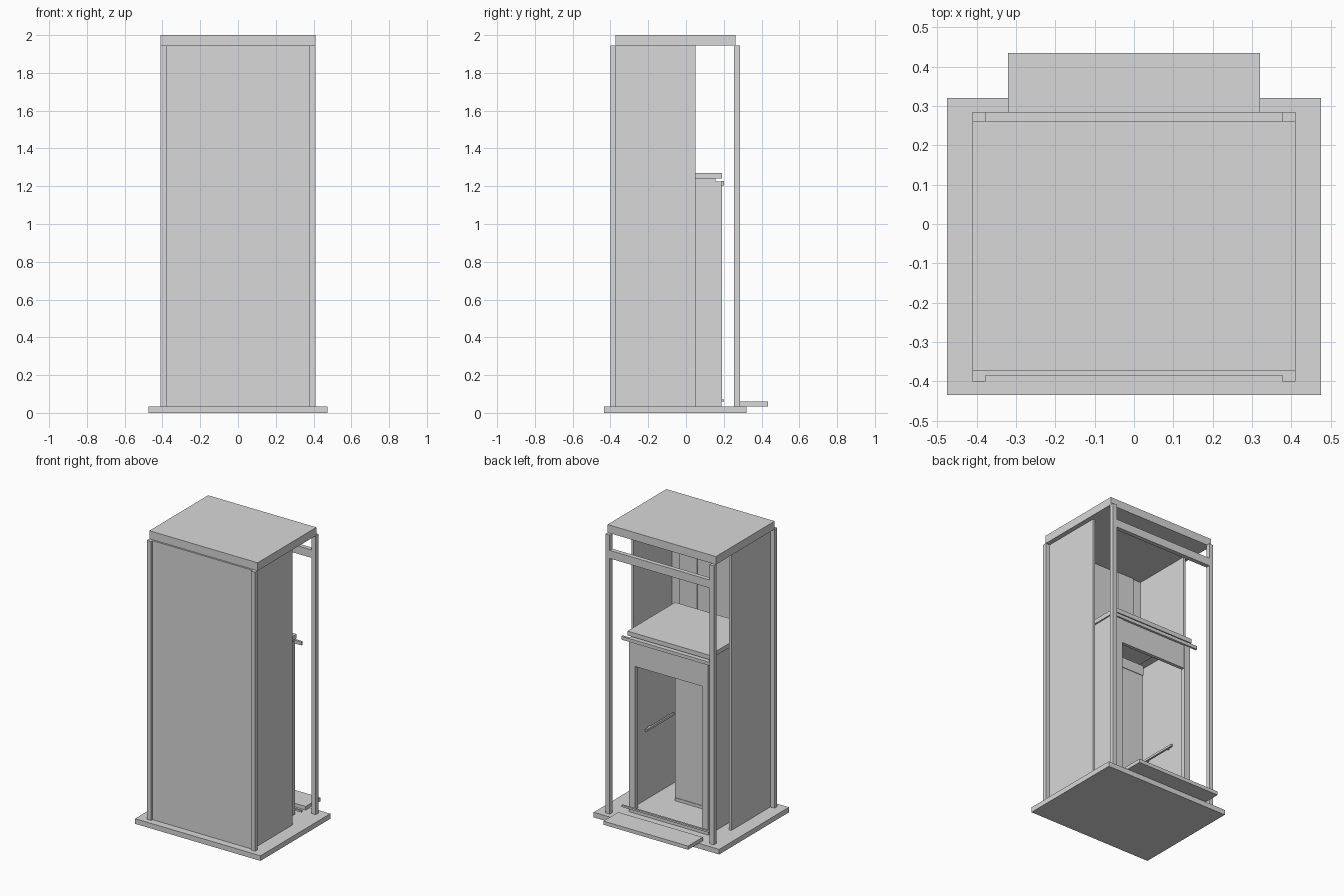
import bpy

mat = bpy.data.materials.new("light_grey")
mat.diffuse_color = (0.69, 0.69, 0.69, 1)


def box(name, x0, x1, y0, y1, z0, z1):
    """Axis-aligned box from its limits."""
    bpy.ops.mesh.primitive_cube_add(size=1, location=((x0 + x1) / 2, (y0 + y1) / 2, (z0 + z1) / 2))
    ob = bpy.context.object
    ob.name = name
    ob.scale = (x1 - x0, y1 - y0, z1 - z0)
    bpy.ops.object.transform_apply(location=False, rotation=False, scale=True)
    ob.data.materials.append(mat)
    return ob


def pair(name, x0, x1, y0, y1, z0, z1):
    """The same box on the right and mirrored to the left."""
    box(name + "_right", x0, x1, y0, y1, z0, z1)
    box(name + "_left", -x1, -x0, y0, y1, z0, z1)


# Shaft: base, landing step, roof, posts, walls
box("base", -0.475, 0.475, -0.435, 0.32, 0, 0.035)
box("landing_step", -0.32, 0.32, 0.275, 0.435, 0.035, 0.06)
box("shaft_roof", -0.41, 0.41, -0.373, 0.262, 1.945, 2.0)
pair("front_post", 0.378, 0.41, -0.40, -0.372, 0.035, 1.945)
pair("rear_post", 0.378, 0.41, 0.255, 0.285, 0.035, 1.945)
box("rear_beam", -0.38, 0.38, 0.255, 0.285, 1.785, 1.84)
box("front_wall", -0.38, 0.38, -0.385, -0.368, 0.035, 1.945)
pair("side_wall", 0.362, 0.378, -0.372, 0.05, 0.035, 1.945)
pair("guide_plate", 0.17, 0.30, -0.368, -0.36, 0.035, 1.945)

# Cabin: floor, walls, roof
box("cabin_floor", -0.30, 0.30, -0.32, 0.187, 0.035, 0.06)
box("cabin_roof", -0.31, 0.31, -0.325, 0.19, 1.24, 1.27)
pair("cabin_side", 0.285, 0.30, -0.32, 0.157, 0.06, 1.24)
box("cabin_back", -0.285, 0.285, -0.32, -0.295, 0.06, 1.24)
box("ceiling_panel", -0.22, 0.22, -0.23, 0.09, 1.225, 1.24)

# Upright panel inside the cabin, with base strip and top cap
box("inner_panel", -0.13, 0.13, -0.10, -0.068, 0.06, 1.12)
box("inner_panel_base", -0.13, 0.13, -0.068, -0.064, 0.06, 0.08)
box("inner_panel_cap", -0.13, 0.13, -0.068, -0.064, 1.05, 1.12)

# Doorway: jambs, header, tracks
pair("door_jamb", 0.255, 0.30, 0.157, 0.19, 0.06, 1.225)
box("door_header", -0.255, 0.255, 0.162, 0.185, 1.04, 1.225)
box("top_track", -0.35, 0.35, 0.185, 0.20, 1.205, 1.228)
box("bottom_track", -0.35, 0.35, 0.187, 0.20, 0.06, 0.072)

# Handrails with brackets
pair("handrail", 0.262, 0.274, -0.25, 0.05, 0.54, 0.555)
for y in (-0.2, 0.0):
    pair("handrail_bracket", 0.274, 0.285, y - 0.006, y + 0.006, 0.542, 0.553)
